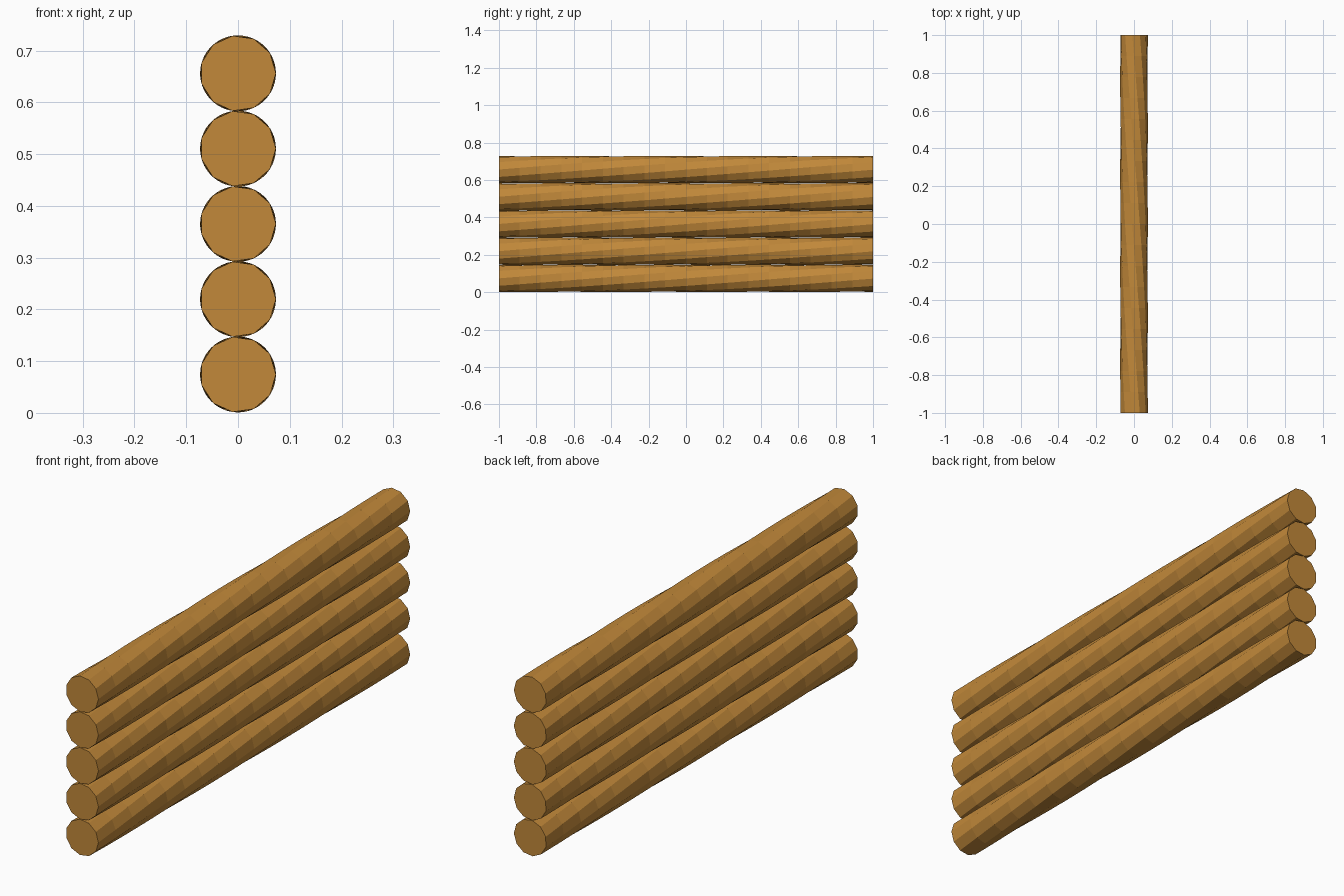
import bpy, bmesh, math

if "Cube" in bpy.data.objects:
    bpy.data.objects.remove(bpy.data.objects["Cube"])

R, SIDES, COUNT, SEGS = 0.0732, 11, 5, 18
PITCH = 0.1455
TWIST = math.radians(130)

wood = bpy.data.materials.new("warm wood")
wood.diffuse_color = (0.54, 0.25, 0.042, 1)
wood.use_nodes = True
wood.node_tree.nodes["Principled BSDF"].inputs["Base Color"].default_value = wood.diffuse_color


def twisted_log(name, z):
    """Faceted log along y whose sides spiral gently."""
    bm = bmesh.new()
    rings = []
    for i in range(SEGS + 1):
        t = i / SEGS
        ring = []
        for k in range(SIDES):
            a = 2 * math.pi * k / SIDES + TWIST * t
            ring.append(bm.verts.new((R * math.cos(a), -1 + 2 * t, z + R * math.sin(a))))
        rings.append(ring)
    for r0, r1 in zip(rings, rings[1:]):
        for k in range(SIDES):
            n = (k + 1) % SIDES
            bm.faces.new((r0[k], r0[n], r1[n], r1[k]))
    bm.faces.new(rings[0])
    bm.faces.new(rings[-1][::-1])
    bmesh.ops.recalc_face_normals(bm, faces=bm.faces)
    me = bpy.data.meshes.new(name)
    bm.to_mesh(me)
    bm.free()
    me.materials.append(wood)
    bpy.context.collection.objects.link(bpy.data.objects.new(name, me))


# Stack of logs forming the wall
for i in range(COUNT):
    twisted_log(f"log_{i + 1}", R + 0.001 + i * PITCH)
